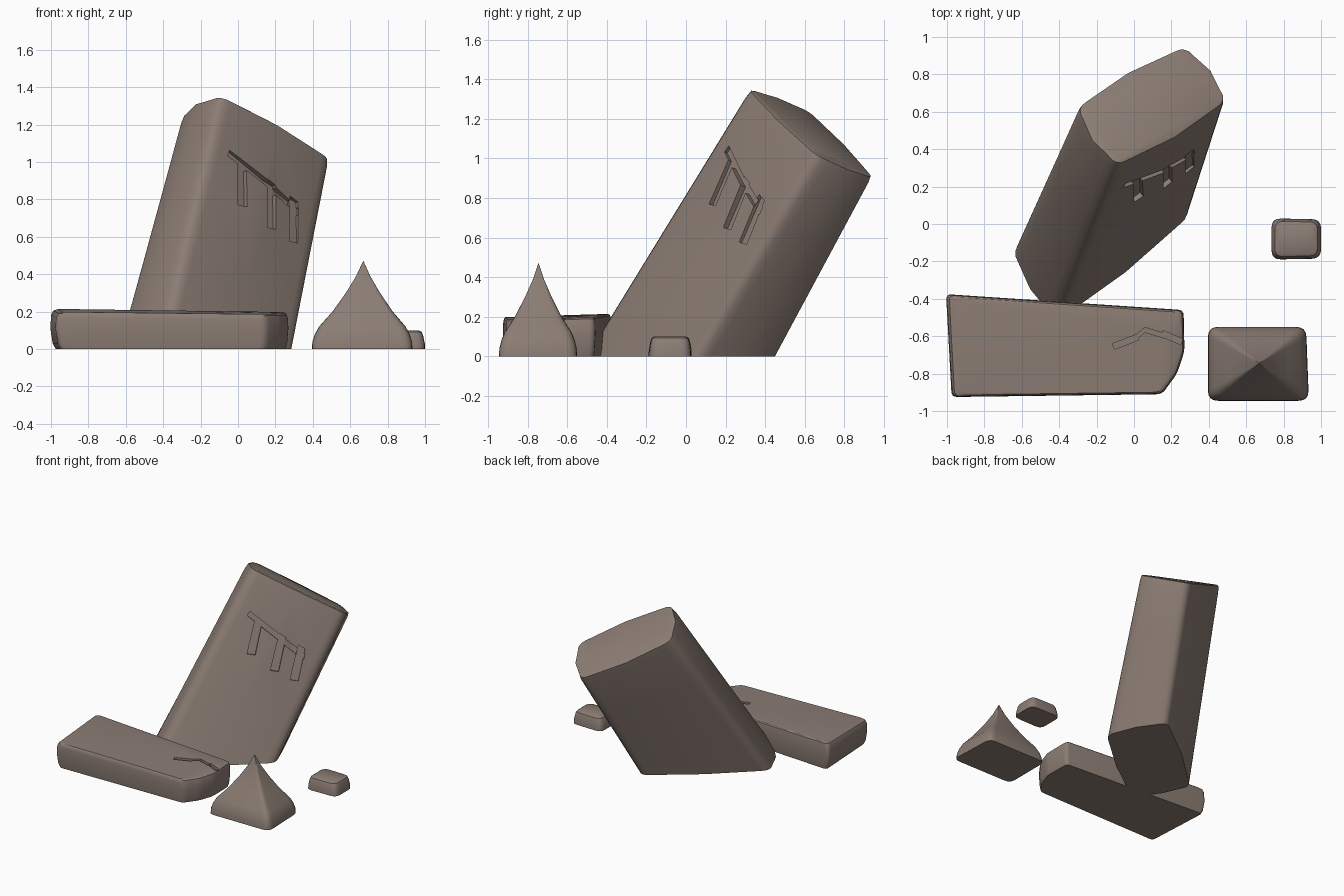
import bpy, bmesh, math
from mathutils import Vector as V

if "Cube" in bpy.data.objects:
    bpy.data.objects.remove(bpy.data.objects["Cube"], do_unlink=True)

stone = bpy.data.materials.new("warm_grey_stone")
stone.use_nodes = True
colour = (0.26, 0.205, 0.175, 1)
stone.diffuse_color = colour
stone.node_tree.nodes["Principled BSDF"].inputs["Base Color"].default_value = colour


def rounded(corners, r, bulge=0.0):
    """Closed outline with rounded corners and slightly bowed sides."""
    pts = [V(c) for c in corners]
    n = len(pts)
    centre = sum(pts, V()) / n
    out = []
    for i, p in enumerate(pts):
        before, after = pts[i - 1], pts[(i + 1) % n]
        a = p + (before - p).normalized() * r
        b = p + (after - p).normalized() * r
        for k in range(5):
            t = k / 4
            out.append(a * (1 - t) ** 2 + p * 2 * t * (1 - t) + b * t * t)
        mid = (p + after) / 2
        out.append(mid + (mid - centre).normalized() * bulge)
    return out


def resize(ring, s, lift=0.0):
    c = sum(ring, V()) / len(ring)
    return [c + (p - c) * s + V((0, 0, lift)) for p in ring]


def blend(low, high, t):
    return [a.lerp(b, t) for a, b in zip(low, high)]


def loft(name, rings):
    """Skin a stack of outlines and close both ends."""
    bm = bmesh.new()
    rows = [[bm.verts.new(p) for p in ring] for ring in rings]
    n = len(rows[0])
    for low, high in zip(rows, rows[1:]):
        for i in range(n):
            j = (i + 1) % n
            bm.faces.new((low[i], low[j], high[j], high[i]))
    bm.faces.new(rows[0][::-1])
    bm.faces.new(rows[-1])
    bmesh.ops.recalc_face_normals(bm, faces=bm.faces)
    mesh = bpy.data.meshes.new(name)
    bm.to_mesh(mesh)
    bm.free()
    mesh.materials.append(stone)
    obj = bpy.data.objects.new(name, mesh)
    bpy.context.collection.objects.link(obj)
    return obj


def select(obj):
    bpy.ops.object.select_all(action='DESELECT')
    obj.select_set(True)
    bpy.context.view_layer.objects.active = obj


def carve(obj, floor, mouth):
    """Cut a groove and discard the cutter."""
    cutter = loft("groove_cutter", [floor, mouth])
    cutter.hide_render = True
    mod = obj.modifiers.new("groove", 'BOOLEAN')
    mod.operation, mod.solver, mod.object = 'DIFFERENCE', 'EXACT', cutter
    select(obj)
    bpy.ops.object.modifier_apply(modifier=mod.name)
    bpy.data.objects.remove(cutter, do_unlink=True)


def smooth(obj, degrees=35):
    select(obj)
    bpy.ops.object.shade_smooth_by_angle(angle=math.radians(degrees))


# Leaning pillar
foot = rounded([(-.42, -.53, 0), (.31, .05, 0), (.08, .48, 0), (-.66, -.14, 0)], .08, .02)
head = rounded([(-.10, .30, 1.36), (.51, .66, 1.01), (.28, .96, .89), (-.32, .62, 1.24)], .08, .025)
pillar = loft("leaning_pillar", [foot, blend(foot, head, .33), blend(foot, head, .66),
                                 blend(foot, head, .97), resize(head, .985), resize(head, .93, .008)])

# Rail and three posts engraved on the pillar front
normal = V((.818, -1, .432)).normalized()


def on_front(x, z):
    return V((x, .28 + .818 * (x + .1) + .432 * (z - 1.34), z))


bars = [[(-.05, 1.035), (.33, .715), (.33, .755), (-.04, 1.065)]]
for x, top, bottom in ((.0, 1.0, .76), (.155, .905, .64), (.28, .82, .57)):
    bars.append([(x, bottom + .01), (x + .048, bottom), (x + .044, top - .03), (x, top)])
for bar in bars:
    spots = [on_front(x, z) for x, z in bar]
    carve(pillar, [p - normal * .025 for p in spots], [p + normal * .1 for p in spots])
smooth(pillar)

# Fallen slab with a broken end
plan = [(-.975, -.925), (.15, -.91), (.23, -.80), (.27, -.68), (.265, -.46), (-1.005, -.375)]


def slab_ring(s, z, slope):
    ring = resize(rounded([(x, y, 0) for x, y in plan], .03), s)
    for p in ring:
        p.z = z + slope * (.03 * (p.y + .65) - .012 * p.x)
    return ring


slab = loft("fallen_slab", [slab_ring(.965, 0, 0), slab_ring(.985, .03, 0), slab_ring(1, .11, 0),
                            slab_ring(.995, .165, 1), slab_ring(.98, .187, 1), slab_ring(.95, .195, 1)])

# Jagged crack in the slab top
for x1, y1, x2, y2, w in ((-.11, -.655, .02, -.605, .016), (.0, -.615, .065, -.56, .010),
                          (.055, -.565, .17, -.6, .012), (.15, -.585, .255, -.63, .016)):
    a, b = V((x1, y1, .17)), V((x2, y2, .17))
    side = (b - a).cross(V((0, 0, 1))).normalized() * w
    floor = [a + side, b + side, b - side, a - side]
    carve(slab, floor, [p + V((0, 0, .1)) for p in floor])
smooth(slab)

# Pointed capstone with concave sides
apex = V((.67, -.745, 0))
base = rounded([(.395, -.945, 0), (.935, -.945, 0), (.92, -.55, 0), (.395, -.55, 0)], .055)
steps = ((0, 1), (.04, .99), (.08, .94), (.12, .86), (.2, .60), (.3, .34), (.39, .14), (.47, .005))
capstone = loft("pointed_capstone",
                [[apex + (p - apex) * s + V((0, 0, z)) for p in base] for z, s in steps])
smooth(capstone)

# Small loose block
under = rounded([(.735, -.19, 0), (1.0, -.185, 0), (1.0, .025, 0), (.735, .03, 0)], .05)
block = loft("small_block", [resize(under, s, z) for z, s in
                             ((0, 1), (.03, .99), (.075, .92), (.092, .86), (.1, .75))])
smooth(block)
